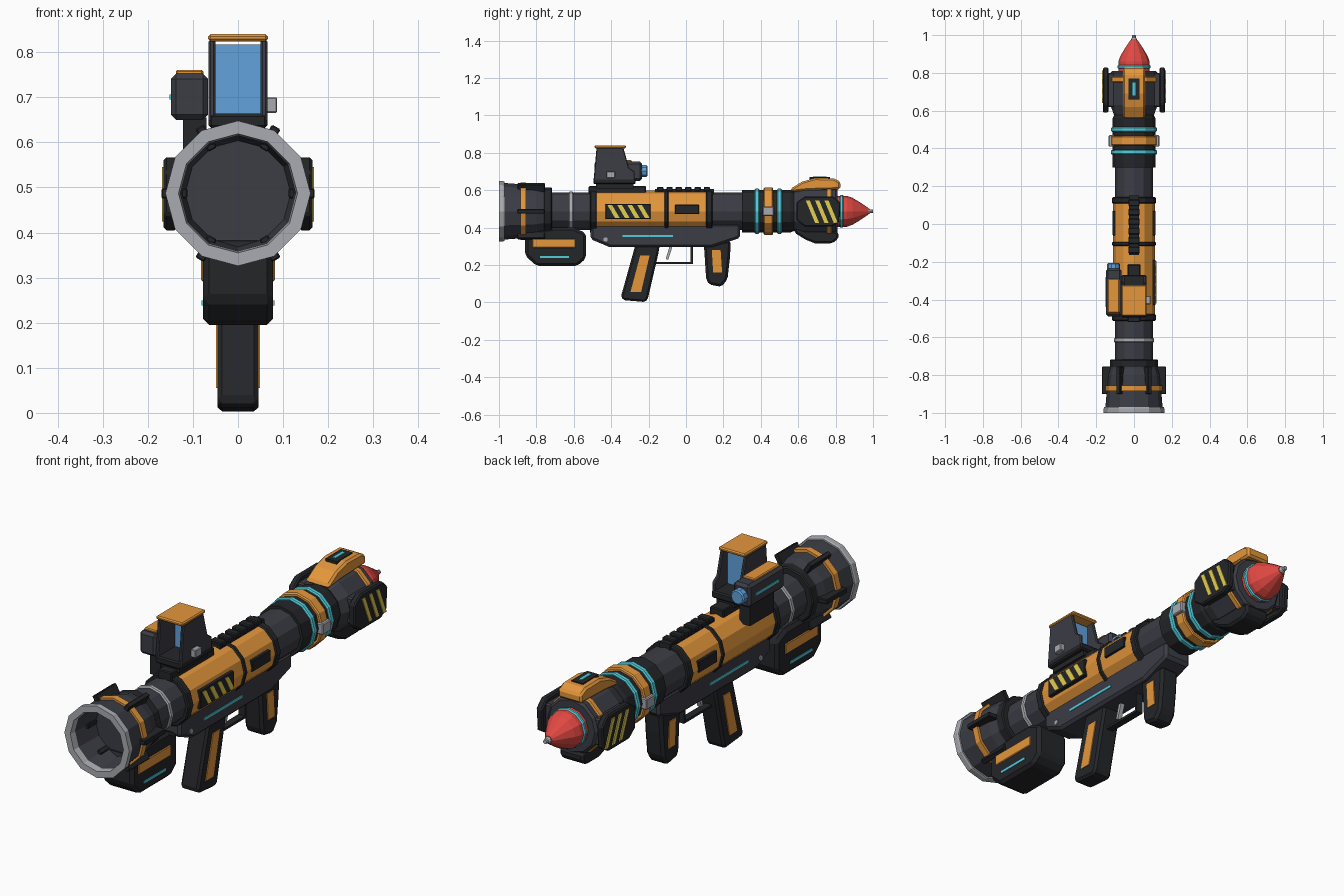
import bpy, bmesh
from math import sin, cos, pi, radians
from mathutils import Matrix

CZ = 0.487  # height of the tube axis


def material(name, rgb):
    m = bpy.data.materials.new(name)
    m.diffuse_color = (*rgb, 1)
    return m


DARK = material("gunmetal", (0.045, 0.047, 0.06))
BLACK = material("black", (0.018, 0.019, 0.022))
ORANGE = material("orange", (0.78, 0.31, 0.045))
RED = material("red", (0.75, 0.065, 0.055))
CYAN = material("cyan", (0.08, 0.62, 0.72))
YELLOW = material("yellow", (0.78, 0.62, 0.08))
BLUE = material("glass_blue", (0.12, 0.36, 0.72))
GREY = material("light_grey", (0.4, 0.41, 0.44))


def finish(name, bm, mat, bevel=0):
    bmesh.ops.recalc_face_normals(bm, faces=bm.faces)
    me = bpy.data.meshes.new(name)
    bm.to_mesh(me)
    bm.free()
    me.materials.append(mat)
    ob = bpy.data.objects.new(name, me)
    bpy.context.collection.objects.link(ob)
    if bevel:
        b = ob.modifiers.new("bevel", 'BEVEL')
        b.width, b.segments, b.limit_method = bevel, 1, 'ANGLE'
    return ob


def lathe(name, profile, mat, n=12, cx=0, cz=CZ):
    """Revolve (y, radius) points around a line along y; r = 0 closes the end."""
    bm = bmesh.new()
    rings = []
    for y, r in profile:
        if r == 0:
            rings.append([bm.verts.new((cx, y, cz))] * n)
        else:
            rings.append([bm.verts.new((cx + r * cos(2 * pi * i / n), y, cz + r * sin(2 * pi * i / n)))
                          for i in range(n)])
    for a, b in zip(rings, rings[1:]):
        for i in range(n):
            j = (i + 1) % n
            bm.faces.new(list(dict.fromkeys((a[i], a[j], b[j], b[i]))))
    return finish(name, bm, mat)


def ring(name, y, w, r, mat, c=0.005):
    h = w / 2
    return lathe(name, [(y - h, 0), (y - h, r - c), (y - h + c, r), (y + h - c, r), (y + h, r - c), (y + h, 0)], mat)


def slab(name, pts, x0, x1, mat, bevel=0):
    """Extrude a (y, z) side profile from x0 to x1."""
    bm = bmesh.new()
    a = [bm.verts.new((x0, y, z)) for y, z in pts]
    b = [bm.verts.new((x1, y, z)) for y, z in pts]
    bm.faces.new(a)
    bm.faces.new(b)
    for i in range(len(pts)):
        j = (i + 1) % len(pts)
        bm.faces.new((a[i], a[j], b[j], b[i]))
    return finish(name, bm, mat, bevel)


def box(name, x0, x1, y0, y1, z0, z1, mat, bevel=0):
    return slab(name, [(y0, z0), (y1, z0), (y1, z1), (y0, z1)], x0, x1, mat, bevel)


def stripes(name, ys, z0, z1, w, lean, x0, x1):
    for i, y in enumerate(ys):
        slab(f"{name}_{i}", [(y + lean, z0), (y + lean + w, z0), (y + w, z1), (y, z1)], x0, x1, YELLOW)


# Main tube, collars and orange body shell
lathe("main_tube", [(-0.76, 0), (-0.76, 0.1), (0.58, 0.1), (0.58, 0)], DARK)
ring("tube_clamp", -0.615, 0.025, 0.106, GREY)
ring("body_collar_rear", -0.495, 0.035, 0.117, BLACK)
lathe("body_shell", [(-0.48, 0), (-0.48, 0.11), (0.11, 0.11), (0.11, 0)], ORANGE)
ring("body_band", -0.105, 0.022, 0.116, BLACK)
ring("body_collar_front", 0.125, 0.035, 0.116, BLACK)
lathe("muzzle_collar", [(0.3, 0), (0.3, 0.113), (0.56, 0.113), (0.6, 0.095), (0.6, 0)], BLACK)
for y in (0.38, 0.5):
    ring(f"glow_ring_{y}", y, 0.026, 0.121, CYAN)
ring("muzzle_ring", 0.44, 0.05, 0.127, ORANGE)
for s in (1, -1):
    box("ring_latch", s * 0.1, s * 0.134, 0.41, 0.47, CZ - 0.025, CZ + 0.025, GREY, 0.004)

# Rear exhaust bell, hollow at the back
lathe("exhaust_bell", [(-0.72, 0), (-0.72, 0.125), (-0.765, 0.128), (-0.8, 0.138), (-0.98, 0.152), (-0.98, 0.133),
                       (-0.84, 0.117), (-0.84, 0)], DARK)
ring("bell_neck", -0.74, 0.045, 0.128, BLACK)
lathe("bell_rim", [(-0.97, 0.128), (-0.97, 0.158), (-0.978, 0.161), (-1, 0.161), (-1, 0.132), (-0.97, 0.128)], GREY)
lathe("bell_band", [(-0.885, 0.13), (-0.885, 0.154), (-0.855, 0.154), (-0.855, 0.13)], ORANGE)
for i in range(6):
    fin = box(f"bell_fin_{i}", 0.112, 0.17, -0.9, -0.755, -0.011, 0.011, BLACK, 0.003)
    fin.data.transform(Matrix.Translation((0, 0, CZ)) @ Matrix.Rotation(radians(60 * i), 4, 'Y'))

# Front head: core, petals and side plates
lathe("head_core", [(0.56, 0), (0.56, 0.1), (0.63, 0.125), (0.8, 0.125), (0.81, 0.115), (0.81, 0)], DARK)
ring("head_band", 0.765, 0.03, 0.133, ORANGE)
slab("top_petal", [(0.56, 0.59), (0.56, 0.608), (0.62, 0.645), (0.69, 0.665), (0.79, 0.663), (0.825, 0.645),
                   (0.825, 0.605), (0.65, 0.6)], -0.058, 0.058, ORANGE, 0.01)
box("top_slot", -0.028, 0.028, 0.66, 0.77, 0.64, 0.669, BLACK)
box("top_slot_glow", -0.008, 0.008, 0.68, 0.75, 0.65, 0.673, CYAN)
slab("bottom_petal", [(0.58, 0.4), (0.58, 0.372), (0.64, 0.335), (0.69, 0.315), (0.78, 0.315), (0.815, 0.34),
                      (0.815, 0.375), (0.7, 0.4)], -0.058, 0.058, BLACK, 0.01)
for s in (1, -1):
    box("plate_mount", s * 0.09, s * 0.142, 0.62, 0.8, CZ - 0.06, CZ + 0.06, DARK, 0.006)
    slab("side_plate", [(0.59, 0.44), (0.59, 0.535), (0.635, 0.567), (0.79, 0.567), (0.828, 0.53), (0.82, 0.43),
                        (0.78, 0.405), (0.635, 0.405)], s * 0.135, s * 0.165, BLACK, 0.006)
    stripes("plate_stripe", (0.64, 0.69, 0.74), 0.425, 0.545, 0.022, 0.05, s * 0.15, s * 0.169)

# Rocket warhead
lathe("rocket_body", [(0.8, 0), (0.8, 0.083), (0.86, 0.083), (0.89, 0.072), (0.93, 0.048), (0.975, 0.018), (0.975, 0)], RED)
ring("rocket_glow_ring", 0.832, 0.02, 0.088, CYAN)
lathe("rocket_tip", [(0.965, 0), (0.965, 0.017), (0.98, 0.015), (0.985, 0.011), (1, 0.009), (1, 0)], GREY, 10)

# Body side panels with hazard stripes
box("hazard_panel", 0.09, 0.115, -0.43, -0.19, 0.445, 0.527, BLACK, 0.003)
stripes("hazard_stripe", (-0.42, -0.367, -0.313, -0.26), 0.452, 0.52, 0.025, 0.04, 0.1, 0.118)
for s in (1, -1):
    box("small_panel", s * 0.08, s * 0.115, -0.06, 0.07, 0.472, 0.522, BLACK, 0.003)

# Top rails
box("sight_rail", -0.034, 0.034, -0.52, -0.215, 0.58, 0.622, BLACK, 0.004)
box("front_rail", -0.026, 0.026, -0.165, 0.15, 0.58, 0.607, BLACK)
for i in range(6):
    y = -0.155 + i * 0.05
    box(f"rail_tooth_{i}", -0.03, 0.03, y, y + 0.034, 0.595, 0.617, BLACK, 0.004)

# Lower receiver
slab("receiver", [(-0.51, 0.42), (-0.51, 0.338), (-0.41, 0.296), (0.14, 0.296), (0.29, 0.345), (0.29, 0.42)],
     -0.068, 0.068, DARK, 0.012)
box("receiver_glow", -0.071, 0.071, -0.34, -0.07, 0.35, 0.361, CYAN)
bolt = bmesh.new()
bmesh.ops.create_cone(bolt, cap_ends=True, segments=10, radius1=0.012, radius2=0.012, depth=0.146,
                      matrix=Matrix.Translation((0, -0.43, 0.336)) @ Matrix.Rotation(pi / 2, 4, 'Y'))
finish("receiver_bolt", bolt, GREY)

# Grips
slab("rear_grip", [(-0.27, 0.31), (-0.14, 0.31), (-0.148, 0.26), (-0.205, 0.015), (-0.22, 0.002), (-0.335, 0.012),
                   (-0.348, 0.03)], -0.045, 0.045, BLACK, 0.012)
slab("rear_grip_inlay", [(-0.245, 0.25), (-0.195, 0.25), (-0.24, 0.055), (-0.297, 0.055)], -0.049, 0.049, ORANGE)
slab("fore_grip", [(0.095, 0.32), (0.24, 0.33), (0.235, 0.24), (0.222, 0.125), (0.19, 0.083), (0.125, 0.095),
                   (0.108, 0.12)], -0.045, 0.045, BLACK, 0.012)
slab("fore_grip_inlay", [(0.138, 0.28), (0.185, 0.28), (0.193, 0.16), (0.145, 0.16)], -0.049, 0.049, ORANGE)

# Trigger and guard
box("guard_bar", -0.016, 0.016, -0.18, 0.037, 0.205, 0.216, BLACK)
box("guard_post", -0.016, 0.016, 0.025, 0.037, 0.205, 0.31, BLACK)
slab("trigger", [(-0.088, 0.3), (-0.072, 0.3), (-0.095, 0.228), (-0.108, 0.232)], -0.01, 0.01, GREY)

# Under-slung rear pack
slab("rear_pack", [(-0.86, 0.38), (-0.86, 0.25), (-0.8, 0.195), (-0.58, 0.195), (-0.535, 0.235), (-0.535, 0.37),
                   (-0.6, 0.4), (-0.7, 0.4)], -0.078, 0.078, BLACK, 0.014)
box("pack_inlay", -0.082, 0.082, -0.82, -0.59, 0.292, 0.34, ORANGE, 0.003)
box("pack_glow", -0.081, 0.081, -0.78, -0.625, 0.238, 0.249, CYAN)

# Reflex sight: base, side walls, roof, glass
box("sight_base", -0.065, 0.065, -0.495, -0.27, 0.632, 0.664, BLACK, 0.006)
box("sight_foot", -0.045, 0.045, -0.48, -0.28, 0.61, 0.64, BLACK)
for s in (1, -1):
    slab("sight_wall", [(-0.495, 0.645), (-0.275, 0.645), (-0.275, 0.7), (-0.305, 0.72), (-0.335, 0.828),
                        (-0.478, 0.828)], s * 0.05, s * 0.065, DARK, 0.004)
box("sight_roof", -0.066, 0.066, -0.488, -0.322, 0.824, 0.84, ORANGE, 0.005)
box("sight_glass", -0.051, 0.051, -0.375, -0.365, 0.66, 0.817, BLUE)
box("sight_knob", 0.06, 0.087, -0.425, -0.38, 0.665, 0.7, GREY, 0.003)

# Side designator unit with lens
box("designator", -0.149, -0.066, -0.49, -0.235, 0.65, 0.753, DARK, 0.012)
box("designator_top", -0.138, -0.077, -0.47, -0.29, 0.745, 0.761, ORANGE, 0.004)
box("designator_glow", -0.152, -0.14, -0.44, -0.28, 0.695, 0.706, CYAN)
box("designator_arm", -0.122, -0.07, -0.45, -0.28, 0.55, 0.655, BLACK)
lathe("lens", [(-0.25, 0), (-0.25, 0.034), (-0.212, 0.034), (-0.207, 0.028), (-0.207, 0)], BLUE, 10, -0.108, 0.702)
